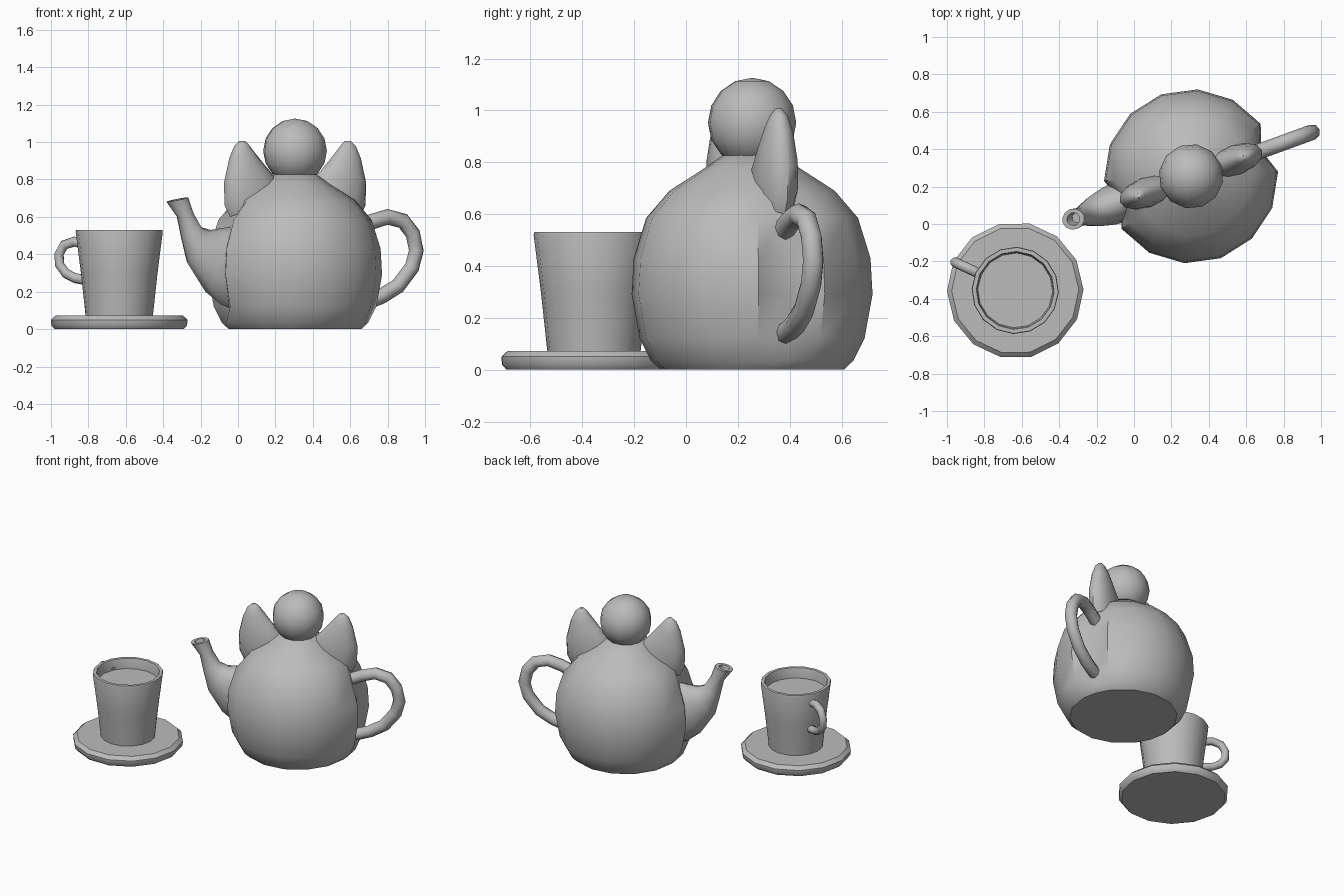
import bpy, bmesh, math
from mathutils import Vector

if "Cube" in bpy.data.objects:
    bpy.data.objects.remove(bpy.data.objects["Cube"])

POT = Vector((0.305, 0.255, 0))
CUP = Vector((-0.635, -0.355, 0))
POT_TURN = math.radians(20)
CUP_TURN = math.radians(155)

grey = bpy.data.materials.new("plain grey")
grey.diffuse_color = (0.5, 0.5, 0.5, 1)
grey.use_nodes = True
grey.node_tree.nodes["Principled BSDF"].inputs["Base Color"].default_value = grey.diffuse_color


def finish(name, bm, origin, turn, sharp=42):
    bmesh.ops.recalc_face_normals(bm, faces=bm.faces)
    mesh = bpy.data.meshes.new(name)
    bm.to_mesh(mesh)
    bm.free()
    obj = bpy.data.objects.new(name, mesh)
    bpy.context.collection.objects.link(obj)
    obj.location = origin
    obj.rotation_euler.z = turn
    mesh.materials.append(grey)
    bpy.ops.object.select_all(action='DESELECT')
    obj.select_set(True)
    bpy.context.view_layer.objects.active = obj
    bpy.ops.object.shade_smooth_by_angle(angle=math.radians(sharp))
    return obj


def skin(rings):
    """Join rings of points into a closed, capped surface."""
    bm = bmesh.new()
    loops = [[bm.verts.new(p) for p in ring] for ring in rings]
    n = len(loops[0])
    for a, b in zip(loops, loops[1:]):
        for i in range(n):
            j = (i + 1) % n
            bm.faces.new((a[i], a[j], b[j], b[i]))
    bm.faces.new(loops[0])
    bm.faces.new(loops[-1])
    return bm


def lathe(profile, angles, dent=None):
    return skin([[(r * k * math.cos(a), r * k * math.sin(a), z)
                  for a in angles
                  for k in [dent(a, z) if dent else 1]]
                 for r, z in profile])


def loft(sections, sides=12):
    """Each section is an ellipse between two points of the xz plane, with half width t in y."""
    rings = []
    for x0, z0, x1, z1, t in sections:
        c = Vector(((x0 + x1) / 2, 0, (z0 + z1) / 2))
        u = Vector(((x1 - x0) / 2, 0, (z1 - z0) / 2))
        v = Vector((0, t, 0))
        rings.append([c + u * math.cos(k * math.tau / sides) + v * math.sin(k * math.tau / sides)
                      for k in range(sides)])
    return skin(rings)


def tube(path, r, sides=8):
    sections = []
    for i, (x, z) in enumerate(path):
        a, b = path[max(i - 1, 0)], path[min(i + 1, len(path) - 1)]
        d = Vector((b[0] - a[0], b[1] - a[1])).normalized() * r
        sections.append((x + d.y, z - d.x, x - d.y, z + d.x, r))
    return loft(sections, sides)


def even(n):
    return [i * math.tau / n for i in range(n)]


# Pot body, pinched in where the handle and spout join
half = [0, 17] + [17 + i * 146 / 6 for i in range(1, 6)] + [163]
pot_angles = [math.radians(a) for a in half + [a + 180 for a in half]]
pot_profile = [(0.355, 0), (0.392, 0.035), (0.435, 0.12), (0.466, 0.29), (0.458, 0.43),
               (0.41, 0.585), (0.32, 0.69), (0.18, 0.78), (0.11, 0.83)]


def pinch(a, z):
    return 0.86 if abs(math.sin(a)) < 0.01 and 0.1 < z < 0.6 else 1


finish("pot_body", lathe(pot_profile, pot_angles, pinch), POT, POT_TURN)

# Lid knob
bm = bmesh.new()
bmesh.ops.create_uvsphere(bm, u_segments=12, v_segments=8, radius=0.173)
finish("lid_knob", bm, POT + Vector((0, 0, 0.953)), POT_TURN)

# Pointed ears on both sides of the knob
ear = [(0.10, 0.77, 0.37, 0.60, 0.075), (0.115, 0.815, 0.40, 0.66, 0.08),
       (0.175, 0.88, 0.405, 0.78, 0.07), (0.23, 0.945, 0.375, 0.91, 0.052),
       (0.262, 0.985, 0.345, 0.98, 0.032), (0.285, 1.007, 0.315, 1.007, 0.012)]
for name, side in (("right_ear", 0), ("left_ear", math.pi)):
    finish(name, loft(ear), POT, POT_TURN + side, 50)

# Spout with a hollow tip
spout = [(-0.36, 0.11, -0.32, 0.54, 0.10), (-0.42, 0.13, -0.37, 0.545, 0.11),
         (-0.51, 0.20, -0.42, 0.54, 0.105), (-0.61, 0.35, -0.48, 0.53, 0.085),
         (-0.645, 0.49, -0.535, 0.545, 0.065), (-0.67, 0.60, -0.58, 0.62, 0.048),
         (-0.73, 0.68, -0.61, 0.705, 0.056), (-0.705, 0.685, -0.635, 0.70, 0.034),
         (-0.675, 0.63, -0.615, 0.645, 0.028)]
finish("spout", loft(spout), POT, POT_TURN)

# Pot handle
pot_loop = [(0.36, 0.54), (0.44, 0.575), (0.527, 0.6), (0.615, 0.578), (0.67, 0.51),
            (0.69, 0.42), (0.665, 0.33), (0.585, 0.23), (0.49, 0.175), (0.42, 0.15), (0.36, 0.14)]
finish("pot_handle", tube(pot_loop, 0.042), POT, POT_TURN, 50)

# Saucer
finish("saucer", lathe([(0.345, 0), (0.363, 0.02), (0.365, 0.05), (0.34, 0.073)], even(14)),
       CUP, CUP_TURN)

# Cup wall, hollow above the drink
cup_profile = [(0.18, 0.07), (0.205, 0.3), (0.233, 0.52), (0.23, 0.531), (0.209, 0.531),
               (0.205, 0.52), (0.2, 0.46)]
finish("cup", lathe(cup_profile, even(16)), CUP, CUP_TURN)

# Cup handle
cup_loop = [(0.2, 0.455), (0.265, 0.468), (0.325, 0.45), (0.355, 0.4), (0.352, 0.345),
            (0.315, 0.298), (0.26, 0.272), (0.18, 0.26)]
finish("cup_handle", tube(cup_loop, 0.027), CUP, CUP_TURN, 50)
